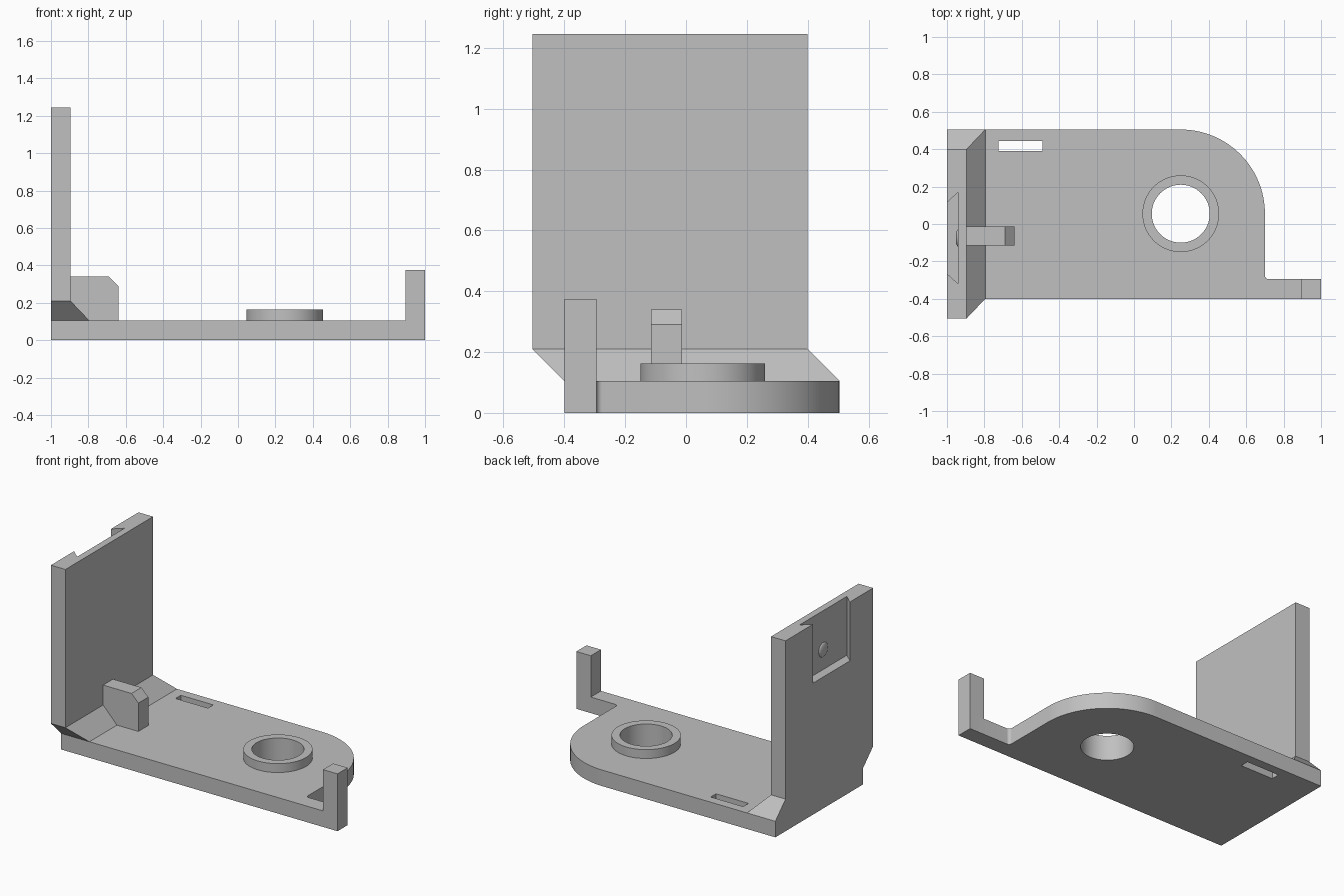
import bpy, bmesh
from math import cos, sin, pi, radians, sqrt

if "Cube" in bpy.data.objects:
    bpy.data.objects.remove(bpy.data.objects["Cube"], do_unlink=True)

grey = bpy.data.materials.new("light grey plastic")
grey.use_nodes = True
colour = (0.53, 0.53, 0.53, 1)
grey.diffuse_color = colour
grey.node_tree.nodes["Principled BSDF"].inputs["Base Color"].default_value = colour


def loft(name, bottom, top):
    """Solid between two matching loops of 3D points."""
    bm = bmesh.new()
    a = [bm.verts.new(p) for p in bottom]
    b = [bm.verts.new(p) for p in top]
    bm.faces.new(a)
    bm.faces.new(b)
    for i in range(len(a)):
        j = (i + 1) % len(a)
        bm.faces.new((a[i], a[j], b[j], b[i]))
    bmesh.ops.recalc_face_normals(bm, faces=bm.faces)
    mesh = bpy.data.meshes.new(name)
    bm.to_mesh(mesh)
    bm.free()
    obj = bpy.data.objects.new(name, mesh)
    bpy.context.collection.objects.link(obj)
    mesh.materials.append(grey)
    return obj


def prism(name, outline, z0, z1):
    return loft(name, [(x, y, z0) for x, y in outline], [(x, y, z1) for x, y in outline])


def rect(x0, x1, y0, y1):
    return [(x0, y0), (x1, y0), (x1, y1), (x0, y1)]


def arc(cx, cy, r, start, end, n):
    angles = [radians(start + (end - start) * i / n) for i in range(n + 1)]
    return [(cx + r * cos(a), cy + r * sin(a)) for a in angles]


def select(obj):
    bpy.ops.object.select_all(action="DESELECT")
    obj.select_set(True)
    bpy.context.view_layer.objects.active = obj


def cut(obj, cutter):
    mod = obj.modifiers.new("cut", "BOOLEAN")
    mod.operation = "DIFFERENCE"
    mod.solver = "EXACT"
    mod.object = cutter
    select(obj)
    bpy.ops.object.modifier_apply(modifier=mod.name)
    bpy.data.objects.remove(cutter, do_unlink=True)


def smooth(obj):
    select(obj)
    bpy.ops.object.shade_smooth_by_angle(angle=radians(30))


BASE_TOP, FLARE_TOP, WALL_TOP = 0.105, 0.21, 1.245
HOLE = (0.25, 0.055)


def circle(r):
    return arc(*HOLE, r, 0, 360, 64)[:-1]


# Base plate with one rounded corner and a narrow arm
outline = [(-1, -0.4), (1, -0.4), (1, -0.295)]
outline += arc(0.72, -0.275, 0.02, 270, 180, 6)
outline += arc(*HOLE, 0.45, 0, 90, 32)
outline += [(-1, 0.505)]
base = prism("base_plate", outline, 0, BASE_TOP)
cut(base, prism("hole_cutter", circle(0.155), -0.1, 0.3))
cut(base, prism("slot_cutter", rect(-0.725, -0.49, 0.39, 0.445), -0.1, 0.3))
smooth(base)

# Raised collar around the hole
collar = prism("hole_collar", circle(0.205), BASE_TOP, 0.163)
cut(collar, prism("collar_cutter", circle(0.155), 0, 0.3))
smooth(collar)

# Post at the end of the arm
prism("end_post", rect(0.895, 1, -0.4, -0.295), BASE_TOP, 0.375)

# Slanted foot that joins the base to the offset wall
loft("wall_foot",
     [(x, y, BASE_TOP) for x, y in rect(-1, -0.795, -0.4, 0.505)],
     [(x, y, FLARE_TOP) for x, y in rect(-1, -0.895, -0.505, 0.4)])

# Upright wall with a dovetail pocket open at the top
wall = prism("upright_wall", rect(-1, -0.895, -0.505, 0.4), FLARE_TOP, WALL_TOP)
dovetail = [(-1.02, -0.247), (-0.94, -0.32), (-0.94, 0.17), (-1.02, 0.097)]
cut(wall, prism("pocket_cutter", dovetail, 0.86, 1.4))

# Chamfered rib standing against the wall
side = [(-0.9, 0.1), (-0.64, 0.1), (-0.64, 0.29), (-0.69, 0.34), (-0.9, 0.34)]
loft("support_rib", [(x, -0.115, z) for x, z in side], [(x, -0.013, z) for x, z in side])

# Shallow domed bump inside the pocket
bpy.ops.mesh.primitive_uv_sphere_add(segments=32, ring_count=16, radius=1,
                                     location=(-0.94, -0.075, 0.99),
                                     rotation=(0, pi / 2, 0))
bump = bpy.context.object
bump.name = "latch_bump"
bump.scale = (0.047, 0.047, 0.013)
bump.data.materials.append(grey)
smooth(bump)
